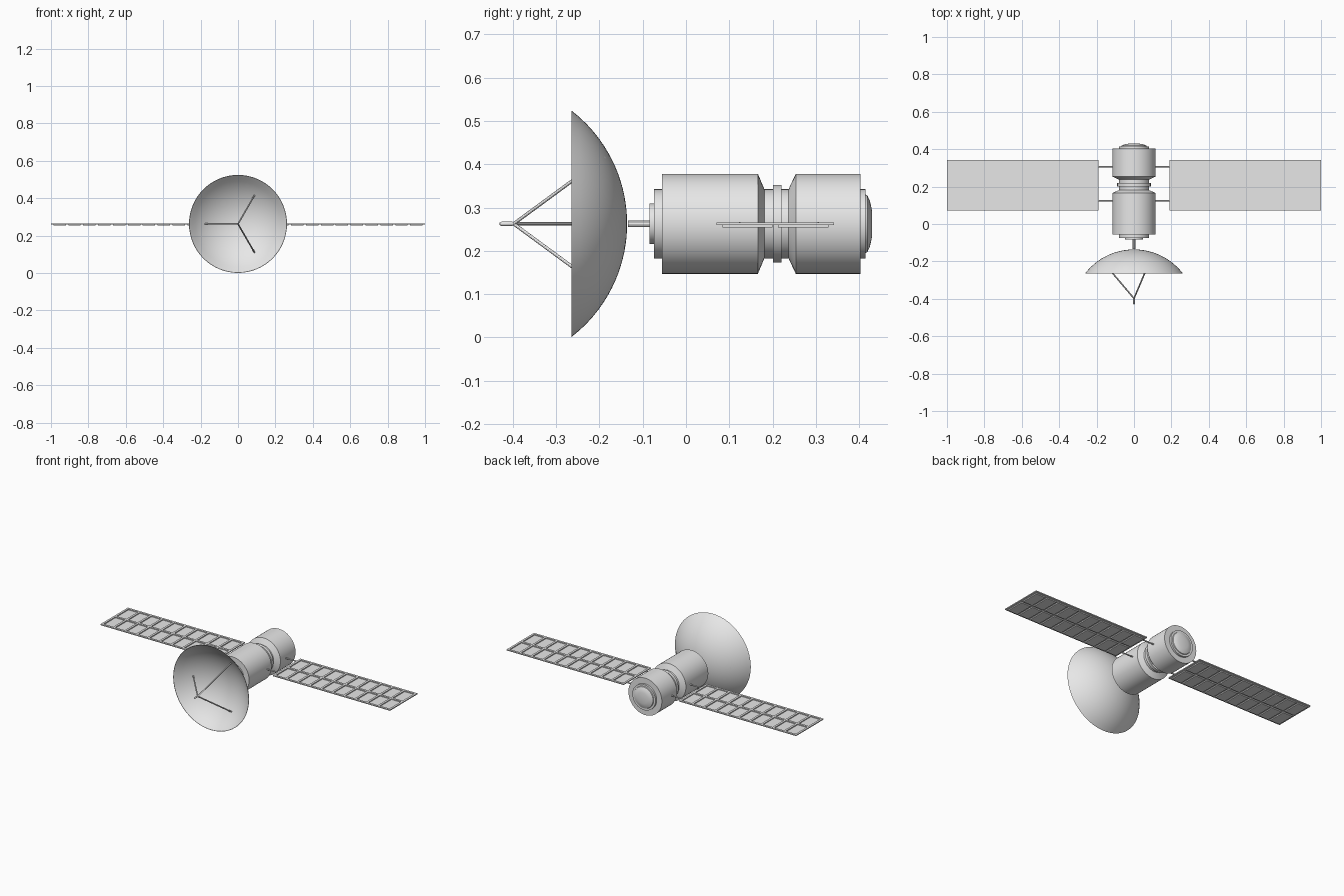
import bpy, bmesh, math
from mathutils import Vector

if "Cube" in bpy.data.objects:
    bpy.data.objects.remove(bpy.data.objects["Cube"])

AXIS_Z = 0.2625  # height of the long body axis

grey = bpy.data.materials.new("satellite_grey")
grey.diffuse_color = (0.8, 0.8, 0.8, 1)
grey.use_nodes = True
grey.node_tree.nodes["Principled BSDF"].inputs["Base Color"].default_value = grey.diffuse_color


def finish(name, bm, smooth=True):
    bmesh.ops.remove_doubles(bm, verts=bm.verts, dist=1e-6)
    bmesh.ops.recalc_face_normals(bm, faces=bm.faces)
    mesh = bpy.data.meshes.new(name)
    bm.to_mesh(mesh)
    bm.free()
    mesh.materials.append(grey)
    obj = bpy.data.objects.new(name, mesh)
    bpy.context.collection.objects.link(obj)
    if smooth:
        bpy.ops.object.select_all(action='DESELECT')
        obj.select_set(True)
        bpy.context.view_layer.objects.active = obj
        bpy.ops.object.shade_smooth_by_angle(angle=math.radians(30))
    return obj


def lathe(name, profile, steps=48):
    """Spin (y, radius) points about the body axis."""
    bm = bmesh.new()
    verts = [bm.verts.new((r, y, AXIS_Z)) for y, r in profile]
    edges = [bm.edges.new(pair) for pair in zip(verts, verts[1:])]
    bmesh.ops.spin(bm, geom=verts + edges, cent=(0, 0, AXIS_Z), axis=(0, 1, 0),
                   angle=math.tau, steps=steps, use_duplicate=False)
    return finish(name, bm)


def rod(name, a, b, radius):
    a, b = Vector(a), Vector(b)
    bm = bmesh.new()
    bmesh.ops.create_cone(bm, cap_ends=True, segments=12, radius1=radius,
                          radius2=radius, depth=(b - a).length)
    turn = (b - a).to_track_quat('Z', 'Y').to_matrix()
    bmesh.ops.rotate(bm, verts=bm.verts, matrix=turn)
    bmesh.ops.translate(bm, verts=bm.verts, vec=(a + b) / 2)
    return finish(name, bm)


# Body: stepped front plate, main drum, ringed neck, rear drum, domed end
lathe("body", [
    (-0.084, 0), (-0.084, 0.047), (-0.074, 0.047), (-0.074, 0.08),
    (-0.055, 0.08), (-0.055, 0.1155), (0.166, 0.1155), (0.181, 0.08),
    (0.2015, 0.08), (0.2015, 0.09), (0.22, 0.09), (0.22, 0.08),
    (0.237, 0.08), (0.2535, 0.1155), (0.403, 0.1155), (0.403, 0.08),
    (0.4147, 0.08), (0.4147, 0.0675), (0.419, 0.0655), (0.425, 0.052),
    (0.429, 0.034), (0.430, 0)])

# Dish: thin curved bowl opening to the front
RIM, DEPTH, APEX = 0.262, 0.129, -0.136
BALL = (RIM ** 2 + DEPTH ** 2) / (2 * DEPTH)


def dish_y(r):
    return APEX - (BALL - math.sqrt(BALL ** 2 - r ** 2))


outer = [(dish_y(RIM * i / 16), RIM * i / 16) for i in range(17)]
inner = [(max(y - 0.003, dish_y(RIM)), r * 0.993) for y, r in reversed(outer)]
lathe("dish", outer + inner, 64)
rod("dish_shaft", (0, -0.08, AXIS_Z), (0, -0.134, AXIS_Z), 0.0075)

# Feed: small rounded tip held by three struts
lathe("feed_tip", [(-0.431, 0), (-0.430, 0.003), (-0.426, 0.005),
                   (-0.402, 0.005), (-0.394, 0.003), (-0.393, 0)], 16)
for i, deg in enumerate((60, 180, 300)):
    a = math.radians(deg)
    r = 0.178
    rod(f"feed_strut_{i + 1}", (0, -0.398, AXIS_Z),
        (r * math.cos(a), dish_y(r), AXIS_Z + r * math.sin(a)), 0.004)


# Solar wings: open frame with a row of cells set into its underside
COLS, ROWS, GAP = 10, 2, 0.013
X0, X1, Y0, Y1 = 0.191, 1.0, 0.071, 0.342


def grid_lines(lo, hi, count):
    size = (hi - lo - GAP * (count + 1)) / count
    lines = [lo]
    for _ in range(count):
        lines += [lines[-1] + GAP, lines[-1] + GAP + size]
    return lines + [hi]


def slab(bm, corners, z0, z1):
    """Extrude a set of flat rectangles (x0, x1, y0, y1) from z0 up to z1."""
    for x0, x1, y0, y1 in corners:
        bm.faces.new([bm.verts.new(p) for p in (
            (x0, y0, z0), (x1, y0, z0), (x1, y1, z0), (x0, y1, z0))])
    bmesh.ops.remove_doubles(bm, verts=bm.verts, dist=1e-6)
    out = bmesh.ops.extrude_face_region(bm, geom=bm.faces[:], use_keep_orig=True)
    top = [g for g in out["geom"] if isinstance(g, bmesh.types.BMVert)]
    bmesh.ops.translate(bm, verts=top, vec=(0, 0, z1 - z0))


xs, ys = grid_lines(X0, X1, COLS), grid_lines(Y0, Y1, ROWS)
for side, sign in (("right", 1), ("left", -1)):
    frame, cells = [], []
    for i in range(len(xs) - 1):
        for j in range(len(ys) - 1):
            rect = (sign * xs[i], sign * xs[i + 1], ys[j], ys[j + 1])
            (cells if i % 2 and j % 2 else frame).append(rect)
    bm = bmesh.new()
    slab(bm, frame, 0.260, 0.266)
    finish(f"{side}_wing_frame", bm, False)
    bm = bmesh.new()
    slab(bm, cells, 0.2535, 0.260)
    finish(f"{side}_wing_cells", bm, False)
    # Two booms joining the wing to the body
    for n, y in (("front", 0.124), ("rear", 0.306)):
        rod(f"{side}_{n}_boom", (sign * 0.1, y, AXIS_Z),
            (sign * (X0 + 0.005), y, AXIS_Z), 0.004)
